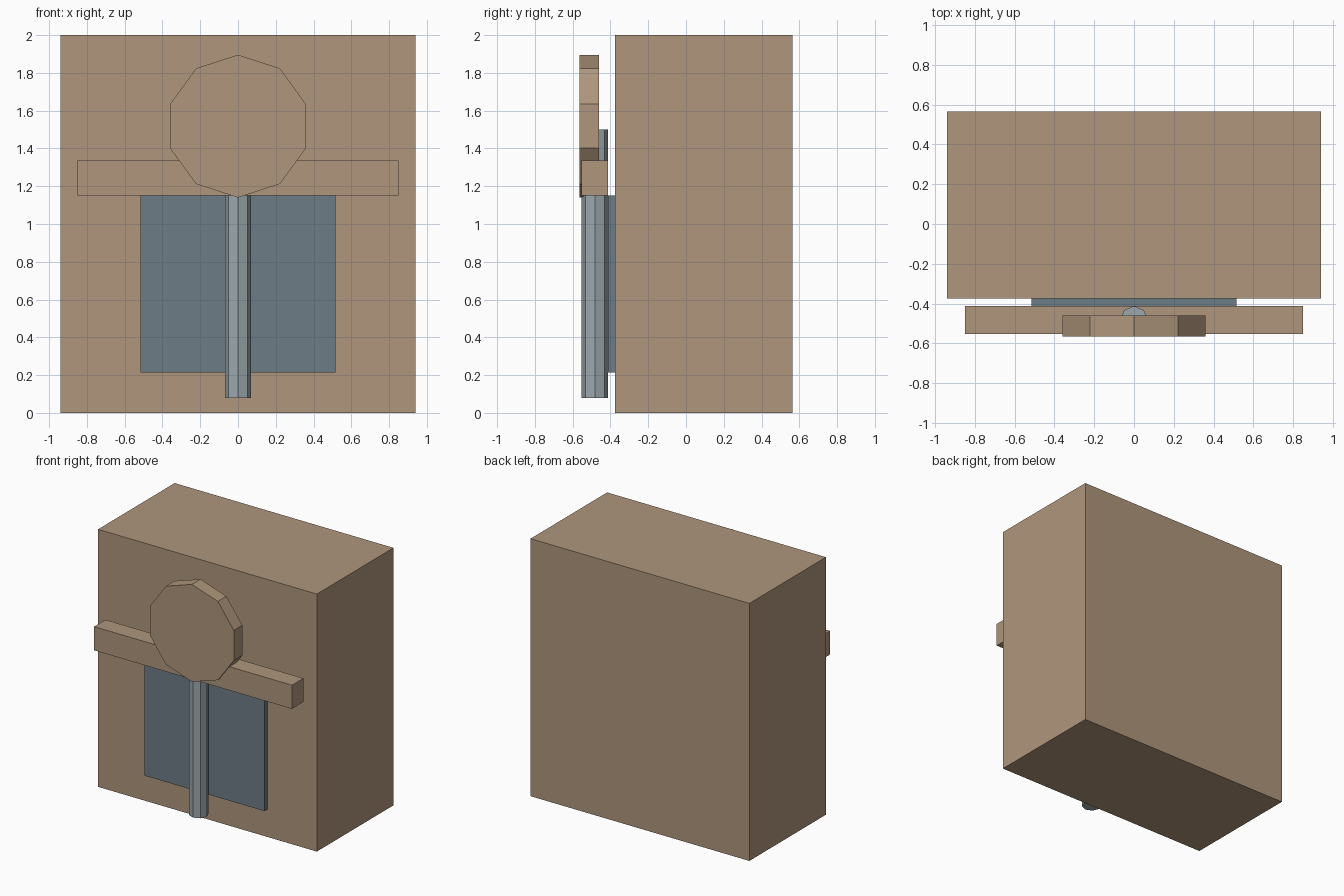
import bpy
import math

default = bpy.data.objects.get("Cube")
if default:
    bpy.data.objects.remove(default, do_unlink=True)


def material(name, rgb):
    mat = bpy.data.materials.new(name)
    mat.use_nodes = True
    colour = (*rgb, 1)
    mat.diffuse_color = colour
    mat.node_tree.nodes["Principled BSDF"].inputs["Base Color"].default_value = colour
    return mat


def finish(obj, name, mat):
    obj.name = name
    obj.data.name = name
    obj.data.materials.append(mat)
    bpy.ops.object.transform_apply(location=False, rotation=True, scale=True)
    return obj


def box(name, mat, half_width, y_range, z_range):
    y0, y1 = y_range
    z0, z1 = z_range
    bpy.ops.mesh.primitive_cube_add(size=1, location=(0, (y0 + y1) / 2, (z0 + z1) / 2))
    obj = bpy.context.object
    obj.scale = (2 * half_width, y1 - y0, z1 - z0)
    return finish(obj, name, mat)


def prism(name, mat, sides, radius, depth, location, tilt=0):
    bpy.ops.mesh.primitive_cylinder_add(vertices=sides, radius=radius, depth=depth,
                                        location=location, rotation=(tilt, 0, 0))
    return finish(bpy.context.object, name, mat)


tan = material("tan", (0.43, 0.305, 0.202))
slate = material("slate grey", (0.155, 0.20, 0.235))
steel = material("light steel", (0.335, 0.39, 0.413))

# Main block with a raised panel on the front
box("body_block", tan, 0.94, (-0.375, 0.565), (0, 2))
box("front_panel", slate, 0.515, (-0.412, -0.375), (0.215, 1.152))

# Crossbar and the upright rod running through it
box("crossbar", tan, 0.85, (-0.552, -0.412), (1.152, 1.336))
prism("upright_rod", steel, 8, 0.07, 1.42, (0, -0.482, 0.79))

# Ten-sided disc facing forward, one corner pointing up
prism("front_disc", tan, 10, 0.378, 0.105, (0, -0.5125, 1.518), math.pi / 2)
